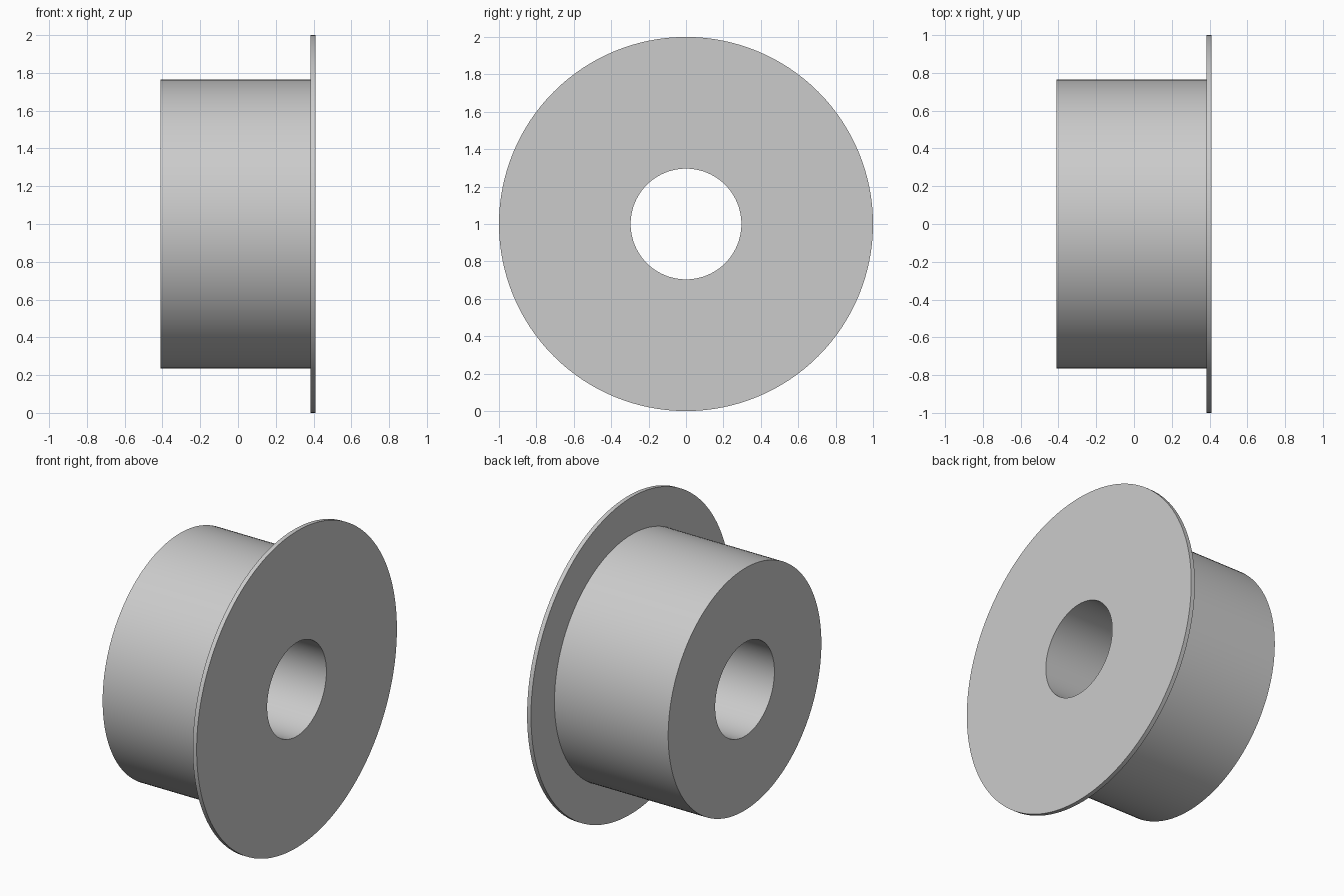
import bpy
import bmesh
import math

SEGMENTS = 128
BORE, BARREL, FLANGE = 0.296, 0.765, 1.0      # radii
END, SHOULDER, FACE = -0.411, 0.384, 0.411    # positions along x

default = bpy.data.objects.get("Cube")
if default:
    bpy.data.objects.remove(default, do_unlink=True)

# Plain grey material
grey = bpy.data.materials.new("plain grey")
grey.use_nodes = True
colour = (0.6, 0.6, 0.6, 1)
grey.diffuse_color = colour
grey.node_tree.nodes["Principled BSDF"].inputs["Base Color"].default_value = colour


def lathe(name, profile, material):
    """Revolve a closed (x, radius) profile around the x axis."""
    bm = bmesh.new()
    rings = []
    for x, r in profile:
        angles = [math.tau * i / SEGMENTS for i in range(SEGMENTS)]
        rings.append([bm.verts.new((x, r * math.cos(a), r * math.sin(a))) for a in angles])
    for k, ring in enumerate(rings):
        following = rings[(k + 1) % len(rings)]
        for i in range(SEGMENTS):
            j = (i + 1) % SEGMENTS
            bm.faces.new((ring[i], ring[j], following[j], following[i]))
    bmesh.ops.recalc_face_normals(bm, faces=bm.faces)
    mesh = bpy.data.meshes.new(name)
    bm.to_mesh(mesh)
    bm.free()
    mesh.materials.append(material)
    obj = bpy.data.objects.new(name, mesh)
    bpy.context.collection.objects.link(obj)
    return obj


# Barrel with a thin flange and a bore through both
bushing = lathe("flanged_bushing", [
    (END, BORE), (END, BARREL), (SHOULDER, BARREL),
    (SHOULDER, FLANGE), (FACE, FLANGE), (FACE, BORE),
], grey)
bushing.location.z = FLANGE

# Smooth curved walls, crisp rims
bpy.ops.object.select_all(action='DESELECT')
bushing.select_set(True)
bpy.context.view_layer.objects.active = bushing
bpy.ops.object.shade_smooth_by_angle(angle=math.radians(30))
